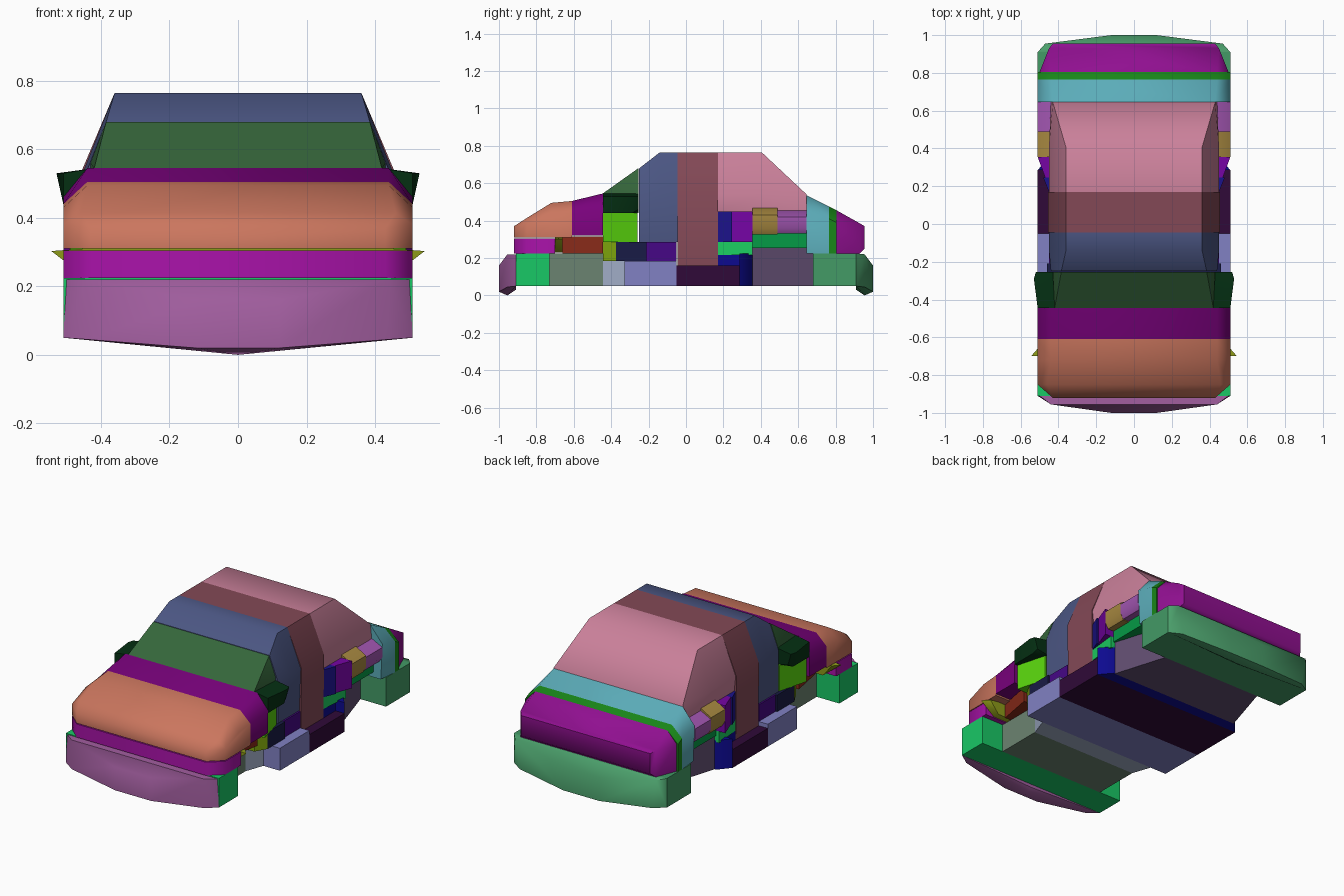
import bpy, bmesh, math


def hull(name, color, sections, sides=(1, -1)):
    """Convex solid through mirrored (x, z) sections keyed by y."""
    bm = bmesh.new()
    for y, pts in sections.items():
        for x, z in pts:
            for s in ((1,) if x == 0 else sides):
                bm.verts.new((s * x, y, z))
    res = bmesh.ops.convex_hull(bm, input=bm.verts[:])
    junk = {v for v in res["geom_interior"] + res["geom_unused"] if isinstance(v, bmesh.types.BMVert)}
    bmesh.ops.delete(bm, geom=list(junk), context='VERTS')
    bmesh.ops.dissolve_limit(bm, angle_limit=math.radians(1), verts=bm.verts[:], edges=bm.edges[:])
    bmesh.ops.recalc_face_normals(bm, faces=bm.faces[:])
    me = bpy.data.meshes.new(name)
    bm.to_mesh(me)
    bm.free()
    mat = bpy.data.materials.new(name)
    mat.diffuse_color = (*[c ** 2.2 for c in color], 1)  # display colour to linear
    me.materials.append(mat)
    ob = bpy.data.objects.new(name, me)
    bpy.context.collection.objects.link(ob)
    return ob


def block(name, color, y0, y1, z0, z1, x0, x1=None):
    """Full-width slab whose half width runs from x0 to x1."""
    x1 = x0 if x1 is None else x1
    return hull(name, color, {y0: [(x0, z0), (x0, z1)], y1: [(x1, z0), (x1, z1)]})


# Bumpers
hull("front_bumper", (.63, .37, .62), {
    -1.0: [(.12, .02), (.12, .16)],
    -.955: [(0, 0), (.44, .045), (.44, .22)],
    -.91: [(0, .03), (.51, .05), (.50, .22)]})
block("front_bumper_return", (.12, .78, .40), -.91, -.73, .05, .225, .51)
block("rear_bumper_return", (.27, .60, .40), .68, .91, .05, .225, .51)
hull("rear_bumper", (.30, .62, .42), {
    .91: [(0, .03), (.51, .05), (.51, .225)],
    .955: [(0, 0), (.44, .045), (.47, .22)],
    1.0: [(.12, .02), (.12, .16)]})

# Nose and hood
hull("hood", (.79, .46, .37), {
    -.92: [(.43, .31), (.43, .37)],
    -.85: [(.51, .31), (.51, .38), (.46, .415)],
    -.72: [(.51, .31), (.51, .43), (.44, .495)],
    -.61: [(.51, .31), (.51, .44), (.44, .505)]})
hull("grille", (.66, .10, .66), {
    -.92: [(.43, .225), (.43, .305)],
    -.85: [(.51, .225), (.51, .305)],
    -.70: [(.51, .225), (.51, .305)]})
hull("fender_trim", (.55, .60, .12), {
    -.70: [(.45, .23), (.545, .303), (.45, .31)],
    -.66: [(.45, .23), (.51, .303), (.45, .31)]})
hull("cowl", (.47, .03, .48), {
    -.61: [(.51, .32), (.51, .44), (.44, .505)],
    -.445: [(.51, .32), (.51, .46), (.44, .545)]})

# Front wheel wells and underbody
block("front_underbody", (.42, .51, .44), -.73, -.445, .05, .225, .36)
block("front_well_wall", (.53, .18, .12), -.66, -.445, .225, .315, .40, .44)
block("firewall_base", (.62, .67, .77), -.445, -.33, .05, .185, .36, .40)
block("firewall_corner", (.50, .65, .08), -.445, -.375, .185, .285, .42, .46)

# Door area and sills
block("front_pillar_lower", (.35, .82, .08), -.445, -.26, .285, .44, .49, .44)
block("front_pillar_foot", (.12, .13, .28), -.375, -.21, .185, .285, .46)
block("door_foot", (.28, .06, .52), -.21, -.05, .185, .285, .45)
block("front_sill", (.50, .50, .76), -.33, -.05, .05, .185, .51)
block("rear_sill", (.20, .07, .23), -.05, .285, .05, .16, .51)
block("rear_sill_end", (.08, .07, .56), .285, .355, .05, .225, .51, .45)
block("rear_sill_top", (.08, .07, .56), .17, .285, .16, .215, .45)

# Windshield and mirrors
hull("windshield", (.22, .40, .24), {
    -.445: [(.42, .44), (.42, .545)],
    -.255: [(.43, .44), (.43, .56), (.385, .68)]})
for side in (1, -1):
    hull("mirror_left" if side < 0 else "mirror_right", (.05, .20, .10), {
        -.445: [(.38, .44), (.51, .44), (.51, .53), (.42, .545)],
        -.29: [(.38, .44), (.51, .44), (.53, .53), (.42, .545)],
        -.255: [(.38, .44), (.50, .46), (.52, .53), (.42, .545)]}, sides=(side,))

# Cabin and roof
hull("cabin_front", (.30, .34, .51), {
    -.25: [(.44, .285), (.44, .54), (.385, .68)],
    -.14: [(.44, .285), (.45, .54), (.36, .765)],
    -.045: [(.44, .285), (.45, .54), (.36, .765)]})
hull("cabin_middle", (.51, .29, .34), {
    y: [(.45, .155), (.455, .54), (.36, .765)] for y in (-.045, .17)})
hull("cabin_rear", (.79, .50, .60), {
    .17: [(.44, .45), (.45, .54), (.36, .765)],
    .405: [(.44, .45), (.45, .54), (.36, .765)],
    .645: [(.44, .45), (.43, .54)]})

# Rear fenders around the wheel wells
block("rear_door_edge", (.13, .10, .54), .17, .245, .285, .45, .45, .48)
block("rear_fender_front", (.46, .05, .64), .245, .355, .285, .45, .47, .51)
block("rear_fender_foot", (.13, .80, .38), .17, .355, .215, .285, .45, .47)
hull("rear_fender_middle", (.65, .53, .26), {
    y: [(.49, .325), (.51, .36), (.51, .43), (.43, .475)] for y in (.355, .49)})
hull("rear_fender_back", (.63, .34, .69), {
    y: [(.49, .33), (.51, .36), (.51, .42), (.43, .46)] for y in (.49, .645)})
block("rear_arch", (.05, .60, .28), .355, .645, .255, .33, .45)
hull("rear_underbody", (.38, .31, .44), {
    .355: [(.44, .05), (.44, .255)],
    .68: [(.34, .05), (.34, .255)]})

# Tail
hull("rear_deck", (.36, .67, .72), {
    .645: [(.50, .225), (.51, .44), (.43, .535)],
    .765: [(.51, .225), (.51, .41), (.44, .475)]})
hull("deck_seam", (.12, .52, .12), {
    .765: [(.51, .225), (.51, .41), (.44, .475)],
    .805: [(.51, .225), (.51, .39), (.44, .455)]})
hull("trunk", (.56, .09, .56), {
    .805: [(.50, .225), (.50, .39), (.44, .455)],
    .93: [(.45, .225), (.45, .385)],
    .955: [(.43, .25), (.43, .37)]})

# Soft shading with crisp edges
bpy.ops.object.select_all(action='SELECT')
bpy.context.view_layer.objects.active = bpy.context.selected_objects[0]
bpy.ops.object.shade_smooth_by_angle(angle=math.radians(50))
